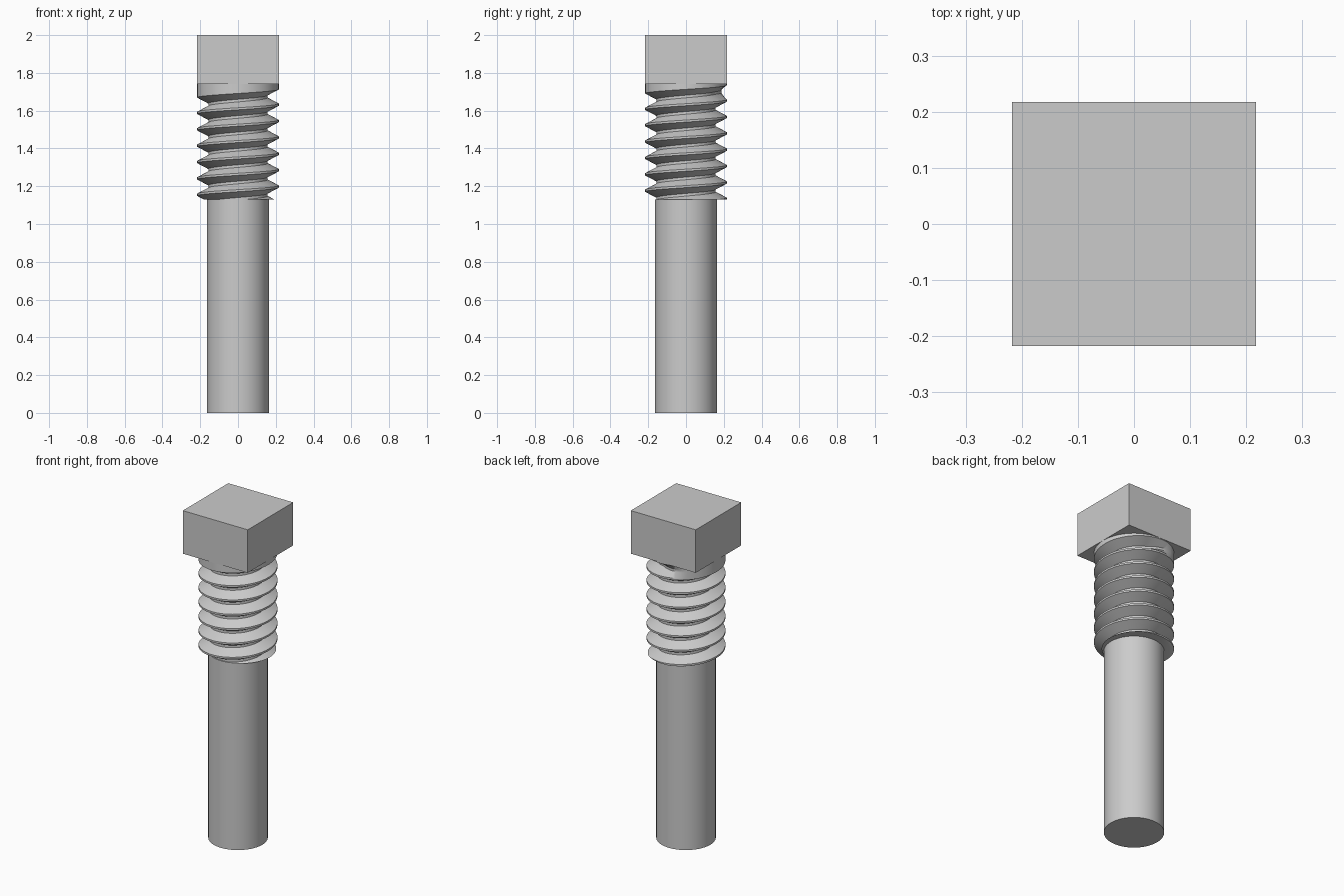
import bpy, bmesh, math

cube = bpy.data.objects.get("Cube")
if cube:
    bpy.data.objects.remove(cube, do_unlink=True)

# Material
steel = bpy.data.materials.new("grey_steel")
steel.use_nodes = True
steel.diffuse_color = (0.6, 0.6, 0.6, 1)
steel.node_tree.nodes["Principled BSDF"].inputs["Base Color"].default_value = (0.6, 0.6, 0.6, 1)

SHANK_R, CREST_R, ROOT_R = 0.163, 0.216, 0.157
LOW, HIGH, TOP = 1.13, 1.74, 2.0
PITCH, CREST_FLAT, ROOT_FLAT = 0.0867, 0.011, 0.014
START = 1.1115          # crest height at angle zero
RUNOUT = 1.705          # groove height at which the cut ends
SEGMENTS = 96


def add_part(name, bm, smooth=True):
    bmesh.ops.recalc_face_normals(bm, faces=bm.faces[:])
    mesh = bpy.data.meshes.new(name)
    bm.to_mesh(mesh)
    bm.free()
    mesh.materials.append(steel)
    obj = bpy.data.objects.new(name, mesh)
    bpy.context.collection.objects.link(obj)
    if smooth:
        bpy.ops.object.select_all(action='DESELECT')
        obj.select_set(True)
        bpy.context.view_layer.objects.active = obj
        bpy.ops.object.shade_smooth_by_angle(angle=math.radians(30))
    return obj


def thread_profile(angle):
    """Heights and radii up one side of the thread, clipped to its ends."""
    pts = []
    for k in range(-2, 10):
        crest = START + PITCH * (k + angle / math.tau)
        groove = crest + PITCH / 2
        cut = min(1, max(0, (RUNOUT - groove) / 0.012))
        root = CREST_R + (ROOT_R - CREST_R) * cut
        pts += [(crest - CREST_FLAT / 2, CREST_R), (crest + CREST_FLAT / 2, CREST_R),
                (groove - ROOT_FLAT / 2, root), (groove + ROOT_FLAT / 2, root)]

    def radius_at(z):
        for (z0, r0), (z1, r1) in zip(pts, pts[1:]):
            if z0 <= z <= z1:
                return r0 + (r1 - r0) * (z - z0) / (z1 - z0)
        return CREST_R

    low, high = (LOW, radius_at(LOW)), (HIGH, radius_at(HIGH))
    return [low if z < LOW else high if z > HIGH else (z, r) for z, r in pts]


# Square head
bm = bmesh.new()
bmesh.ops.create_cube(bm, size=1)
for v in bm.verts:
    v.co = (v.co.x * 0.434, v.co.y * 0.434, (TOP + HIGH) / 2 + v.co.z * (TOP - HIGH))
add_part("square_head", bm, smooth=False)

# Plain shank
bm = bmesh.new()
bmesh.ops.create_cone(bm, cap_ends=True, segments=64, radius1=SHANK_R,
                      radius2=SHANK_R, depth=LOW)
bmesh.ops.translate(bm, vec=(0, 0, LOW / 2), verts=bm.verts[:])
add_part("shank", bm)

# Helical thread, swept around and welded at the seam
bm = bmesh.new()
columns = []
for i in range(SEGMENTS + 1):
    a = math.tau * i / SEGMENTS
    columns.append([bm.verts.new((r * math.cos(a), r * math.sin(a), z))
                    for z, r in thread_profile(a)])
for left, right in zip(columns, columns[1:]):
    for j in range(len(left) - 1):
        bm.faces.new((left[j], right[j], right[j + 1], left[j + 1]))
bmesh.ops.remove_doubles(bm, verts=bm.verts[:], dist=0.00002)
bmesh.ops.holes_fill(bm, edges=[e for e in bm.edges if e.is_boundary], sides=0)
add_part("screw_thread", bm)
